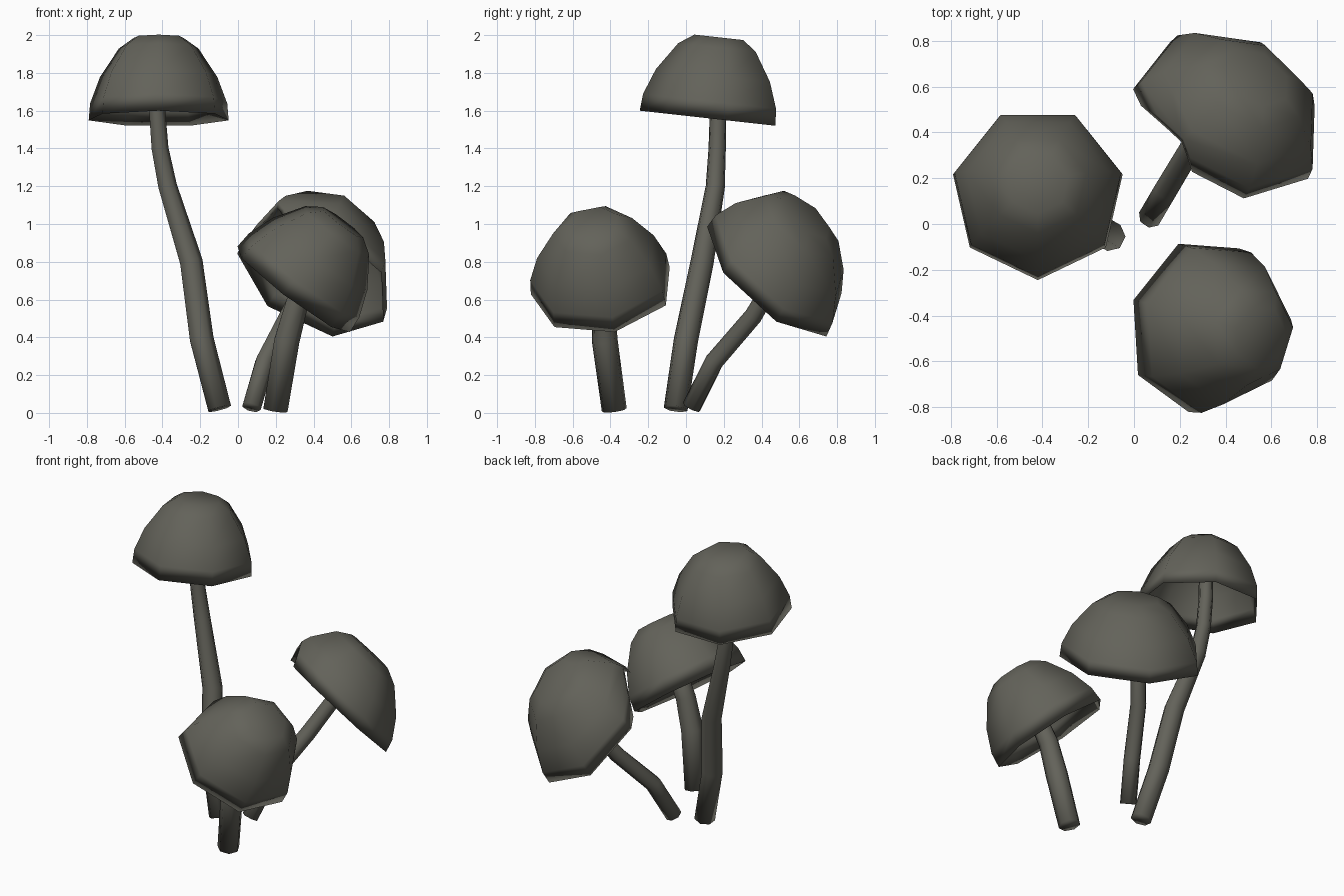
import bpy, bmesh, math
from mathutils import Vector as V

if "Cube" in bpy.data.objects:
    bpy.data.objects.remove(bpy.data.objects["Cube"])

SIDES = 7
grey = bpy.data.materials.new("dark_olive_grey")
grey.diffuse_color = (0.125, 0.123, 0.102, 1)
grey.use_nodes = True
grey.node_tree.nodes["Principled BSDF"].inputs["Base Color"].default_value = grey.diffuse_color


def finish(name, bm, angle):
    mesh = bpy.data.meshes.new(name)
    bm.to_mesh(mesh)
    bm.free()
    mesh.materials.append(grey)
    ob = bpy.data.objects.new(name, mesh)
    bpy.context.collection.objects.link(ob)
    bpy.ops.object.select_all(action='DESELECT')
    ob.select_set(True)
    bpy.context.view_layer.objects.active = ob
    bpy.ops.object.shade_smooth_by_angle(angle=math.radians(angle))
    return ob


def skin(bm, rings):
    for a, b in zip(rings, rings[1:]):
        for i in range(SIDES):
            j = (i + 1) % SIDES
            bm.faces.new((a[i], a[j], b[j], b[i]))


# cap section: radius factor, height along the axis (hollow inside, rim, dome)
PROFILE = [(0.32, 0.395), (0.52, 0.35), (0.79, 0.21), (0.93, 0.08),
           (1, 0), (0.98, 0.09), (0.84, 0.228), (0.57, 0.378), (0.36, 0.432)]


def cap(name, centre, e1, e2, axis, bite=None):
    """Seven-sided hollow dome; e1 and e2 span the rim, e1 points at a rim corner."""
    bm = bmesh.new()
    rings = []
    for r, h in PROFILE:
        ring = []
        for i in range(SIDES):
            t = 2 * math.pi * i / SIDES
            ring.append(bm.verts.new(centre + (e1 * math.cos(t) + e2 * math.sin(t)) * r + axis * h))
        rings.append(ring)
    skin(bm, rings)
    bm.faces.new(rings[0])
    bm.faces.new(rings[-1])
    if bite:
        # slice off the broken rim corner and close the cut
        p, q, s = bite
        no = (q - p).cross(s - p).normalized()
        if no.dot(centre - p) > 0:
            no = -no
        cut = bmesh.ops.bisect_plane(bm, geom=bm.verts[:] + bm.edges[:] + bm.faces[:],
                                     plane_co=p, plane_no=no, clear_outer=True)
        edges = [e for e in cut["geom_cut"] if isinstance(e, bmesh.types.BMEdge)]
        bmesh.ops.triangle_fill(bm, edges=edges, use_beauty=True)
    bmesh.ops.recalc_face_normals(bm, faces=bm.faces[:])
    return finish(name, bm, 180)


def stem(name, points):
    """Bent tube through (x, y, z, radius) points."""
    bm = bmesh.new()
    pts = [V(p[:3]) for p in points]
    rings = []
    for k, p in enumerate(pts):
        d = (pts[min(k + 1, len(pts) - 1)] - pts[max(k - 1, 0)]).normalized()
        side = V((0, 1, 0)).cross(d).normalized()
        up = d.cross(side)
        rings.append([bm.verts.new(p + points[k][3] * (side * math.cos(t) + up * math.sin(t)))
                      for t in (2 * math.pi * i / SIDES for i in range(SIDES))])
    skin(bm, rings)
    bm.faces.new(rings[0])
    bm.faces.new(rings[-1])
    bmesh.ops.recalc_face_normals(bm, faces=bm.faces[:])
    return finish(name, bm, 180)


# tall mushroom
cap("tall_cap", V((-0.42, 0.133, 1.558)), V((0, -0.378, 0.042)), V((0.38, 0, 0)),
    V((0, 0.11, 0.994)))
stem("tall_stem", [(-0.10, -0.055, 0.022, 0.065), (-0.195, 0.0, 0.39, 0.066),
                   (-0.25, 0.085, 0.80, 0.063), (-0.375, 0.155, 1.20, 0.052),
                   (-0.415, 0.165, 1.40, 0.047), (-0.43, 0.17, 1.60, 0.045),
                   (-0.43, 0.175, 1.93, 0.045)])

# front mushroom, leaning right
n = V((0.596, -0.119, 0.794))
e1 = V((0.308, 0.062, -0.222))
cap("front_cap", V((0.285, -0.44, 0.65)), e1, n.cross(e1), n * 1.04)
stem("front_stem", [(0.195, -0.38, 0.015, 0.068), (0.255, -0.43, 0.38, 0.07),
                    (0.31, -0.44, 0.58, 0.063), (0.47, -0.47, 0.90, 0.055)])

# back mushroom, leaning back and right with a broken rim corner
cap("back_cap", V((0.40, 0.457, 0.722)), V((-0.918, 0.30, 0.277)) * 0.44,
    V((0.024, 0.736, -0.677)) * 0.44, V((0.31, 0.42, 0.735)),
    bite=(V((0.025, 0.52, 0.88)), V((0.25, 0.23, 1.01)), V((0.22, 0.37, 1.13))))
stem("back_stem", [(0.07, 0.03, 0.03, 0.052), (0.14, 0.15, 0.27, 0.052),
                   (0.265, 0.36, 0.515, 0.05), (0.37, 0.48, 0.72, 0.047),
                   (0.49, 0.59, 0.97, 0.045)])
